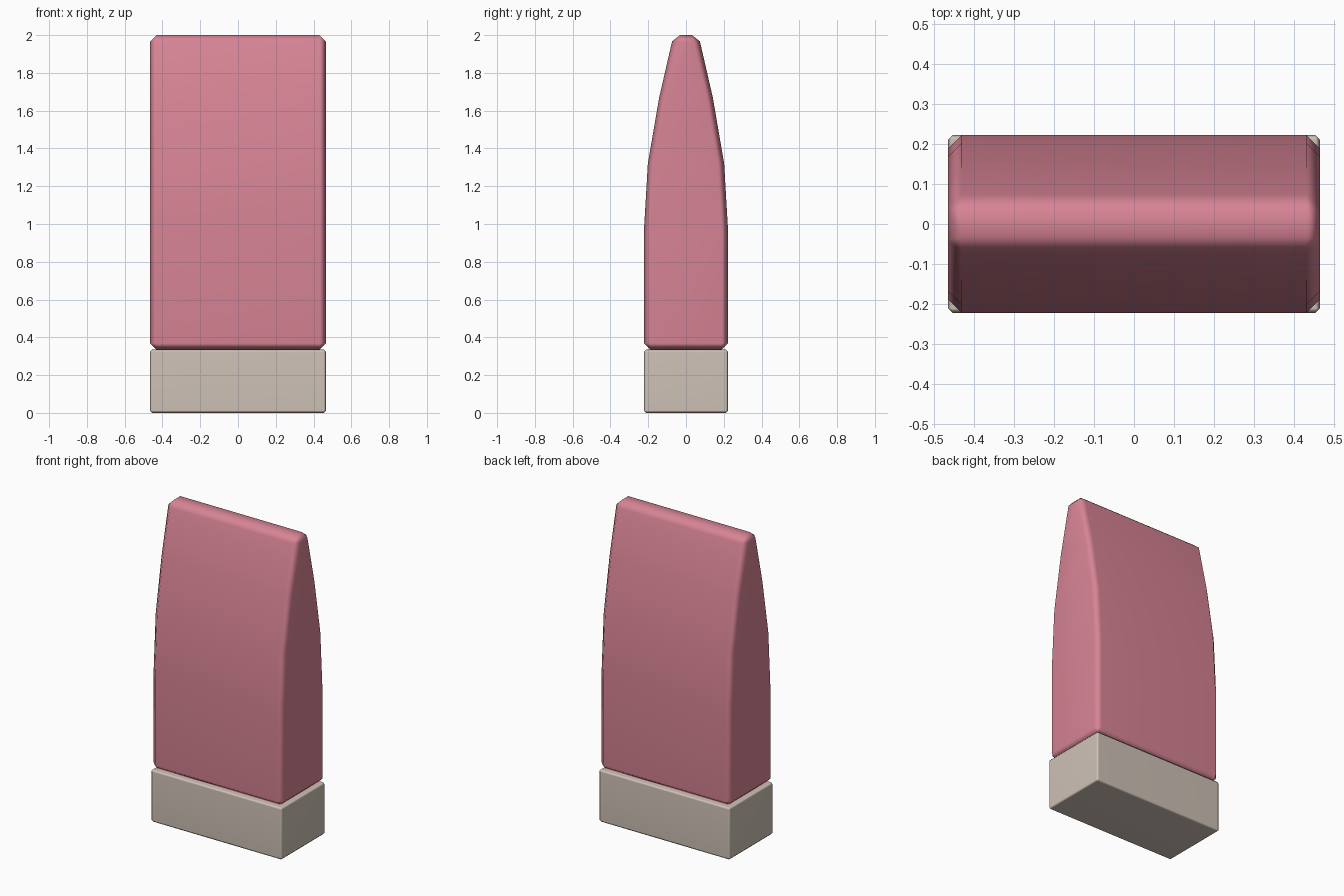
import bpy, bmesh

if "Cube" in bpy.data.objects:
    bpy.data.objects.remove(bpy.data.objects["Cube"])


def material(name, rgb):
    m = bpy.data.materials.new(name)
    m.diffuse_color = (*rgb, 1)
    m.use_nodes = True
    m.node_tree.nodes["Principled BSDF"].inputs["Base Color"].default_value = m.diffuse_color
    return m


def stacked_block(name, half_x, rings, bevel, mat):
    """Closed block lofted through rectangular rings given as (half depth, height)."""
    bm = bmesh.new()
    loops = []
    for hy, z in rings:
        loops.append([bm.verts.new((sx * half_x, sy * hy, z))
                      for sx, sy in ((-1, -1), (1, -1), (1, 1), (-1, 1))])
    for a, b in zip(loops, loops[1:]):
        for i in range(4):
            j = (i + 1) % 4
            bm.faces.new((a[i], a[j], b[j], b[i]))
    bm.faces.new(loops[0][::-1])
    bm.faces.new(loops[-1])
    bmesh.ops.recalc_face_normals(bm, faces=bm.faces)
    # chamfer only the sharp edges, leaving the taper rings alone
    sharp = [e for e in bm.edges if e.calc_face_angle() > 0.7]
    bmesh.ops.bevel(bm, geom=sharp, offset=bevel, offset_type='OFFSET',
                    segments=1, profile=0.5, affect='EDGES')
    for f in bm.faces:
        f.smooth = True
    me = bpy.data.meshes.new(name)
    bm.to_mesh(me)
    bm.free()
    me.materials.append(mat)
    ob = bpy.data.objects.new(name, me)
    bpy.context.collection.objects.link(ob)
    wn = ob.modifiers.new("even_shading", 'WEIGHTED_NORMAL')
    wn.keep_sharp = True
    return ob


pink = material("rubber pink", (0.68, 0.23, 0.30))
grey = material("warm grey", (0.62, 0.54, 0.47))

# low base block
stacked_block("base", 0.466, [(0.223, 0.0), (0.223, 0.335)], 0.012, grey)

# tapered upper body
stacked_block("tapered_body", 0.466,
              [(0.223, 0.335), (0.223, 0.96), (0.202, 1.32), (0.142, 1.67), (0.066, 2.0)],
              0.034, pink)
